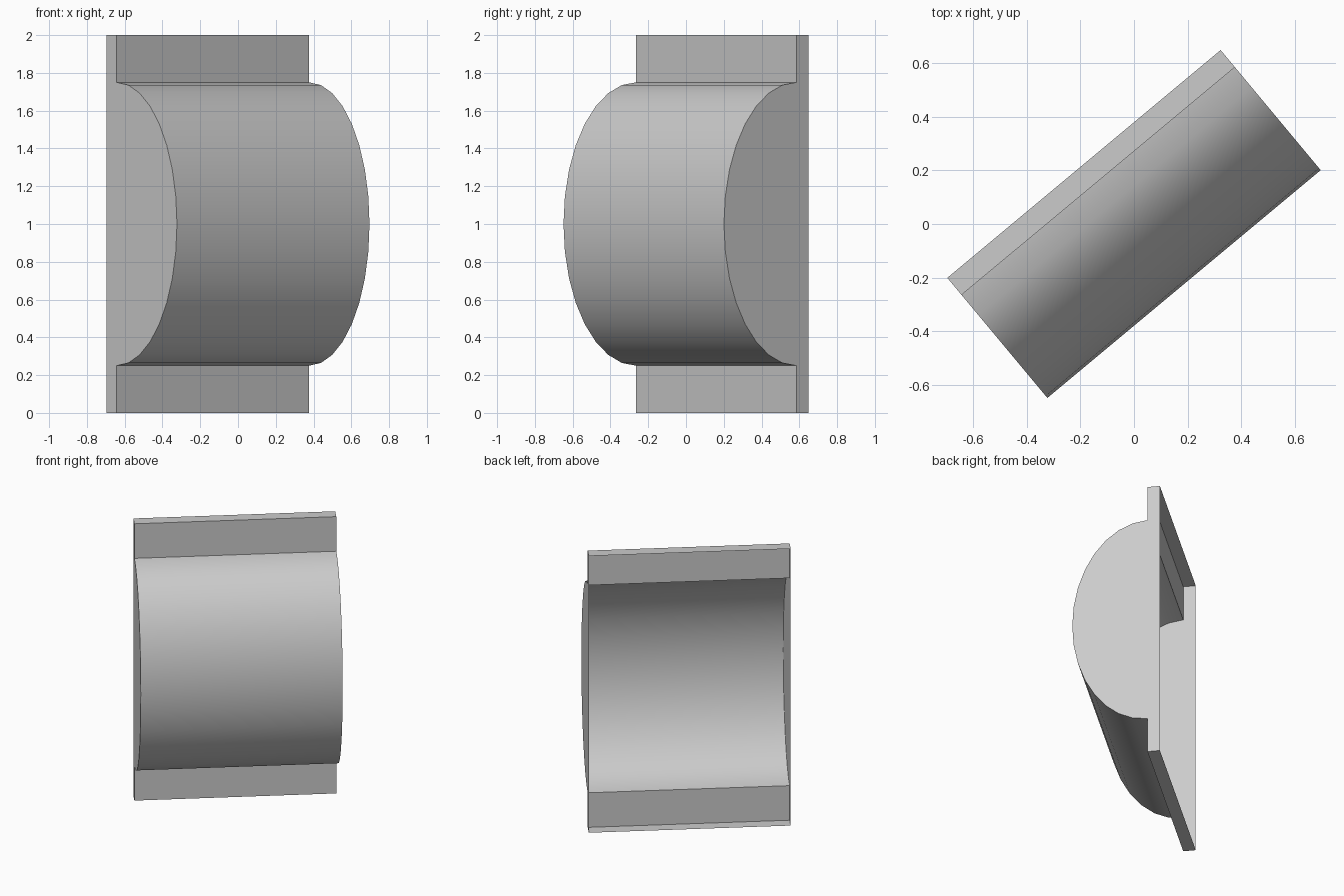
import bpy, bmesh
from math import sin, cos, pi, radians

cube = bpy.data.objects.get("Cube")
if cube:
    bpy.data.objects.remove(cube, do_unlink=True)

WIDTH, HEIGHT = 1.327, 2.0      # along the channel, and vertical
FLANGE, BULGE = 0.083, 0.5      # depth of the flange and of the curved front
RADIUS, STEPS = 0.75, 16
ANGLE = radians(39.8)

grey = bpy.data.materials.new("plain_grey")
grey.use_nodes = True
color = (0.6, 0.6, 0.6, 1)
grey.diffuse_color = color
grey.node_tree.nodes["Principled BSDF"].inputs["Base Color"].default_value = color

# Side profile (y, z): open at the back, flanges above and below a half ellipse
back = (FLANGE + BULGE) / 2
front = back - FLANGE
mid = HEIGHT / 2
arc = [(front - BULGE * sin(pi * i / STEPS), mid - RADIUS * cos(pi * i / STEPS))
       for i in range(STEPS + 1)]
profile = [(back, 0), (front, 0)] + arc + [(front, HEIGHT), (back, HEIGHT)]

# Thin shell swept along the width, with a cap at each end and no back
bm = bmesh.new()
left, right = [[bm.verts.new((x, y, z)) for y, z in profile]
               for x in (-WIDTH / 2, WIDTH / 2)]
for i in range(len(profile) - 1):
    bm.faces.new((left[i], right[i], right[i + 1], left[i + 1]))
bm.faces.new(left)
bm.faces.new(right[::-1])
bm.normal_update()
# Outward normals: the top flange edge must face up
top = max(bm.faces, key=lambda f: f.calc_center_median().z)
bmesh.ops.recalc_face_normals(bm, faces=bm.faces[:])
if top.normal.z < 0:
    bmesh.ops.reverse_faces(bm, faces=bm.faces[:])

mesh = bpy.data.meshes.new("curved_shell")
bm.to_mesh(mesh)
bm.free()
mesh.materials.append(grey)
shell = bpy.data.objects.new("curved_shell", mesh)
shell.rotation_euler.z = ANGLE
bpy.context.collection.objects.link(shell)

bpy.ops.object.select_all(action="DESELECT")
shell.select_set(True)
bpy.context.view_layer.objects.active = shell
bpy.ops.object.shade_smooth_by_angle(angle=radians(35))
